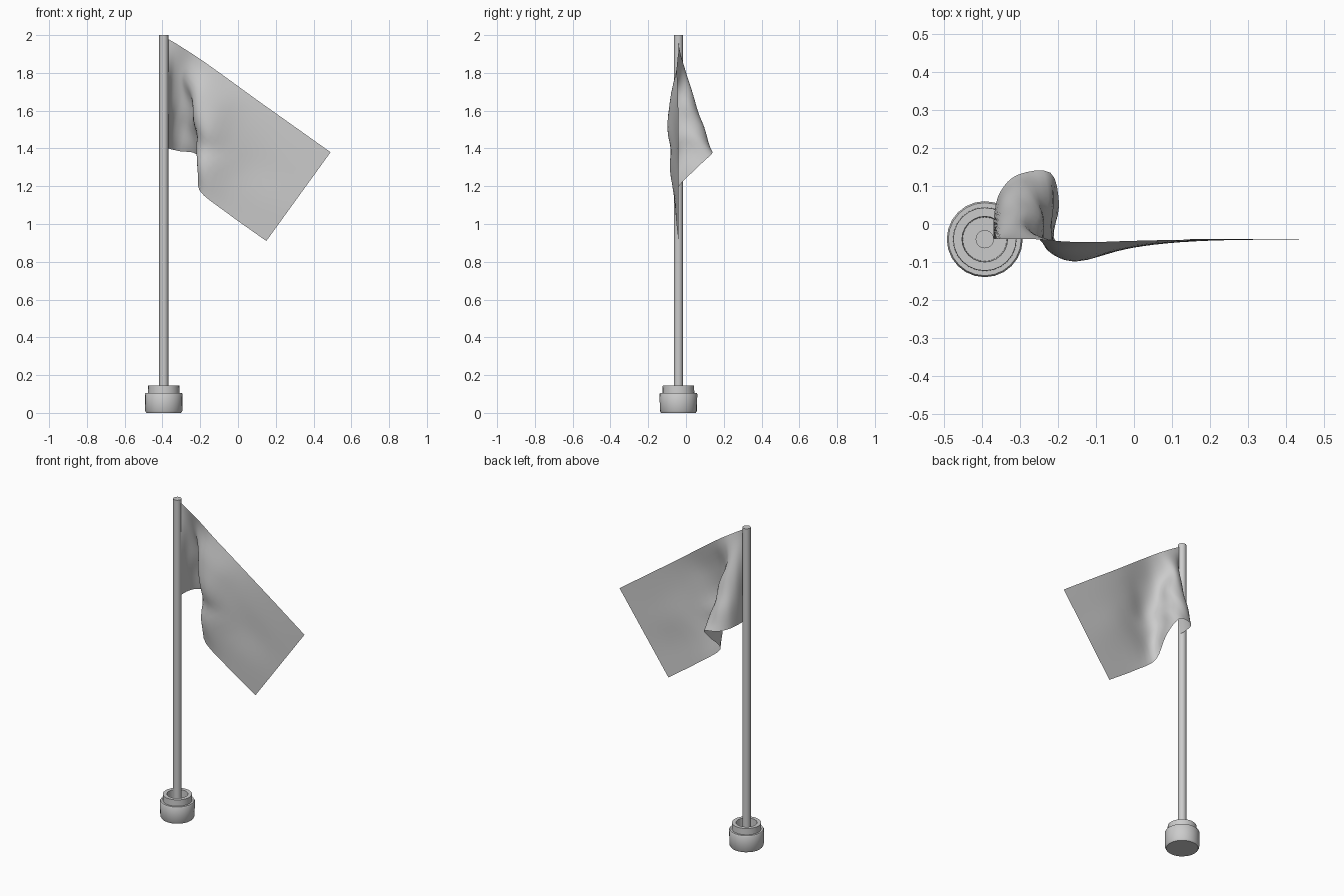
import bpy, bmesh, math

if "Cube" in bpy.data.objects:
    bpy.data.objects.remove(bpy.data.objects["Cube"])

PX, PY = -0.393, -0.04  # pole axis


def finish(name, verts, faces, angle):
    me = bpy.data.meshes.new(name)
    me.from_pydata(verts, [], faces)
    bm = bmesh.new()
    bm.from_mesh(me)
    bmesh.ops.remove_doubles(bm, verts=bm.verts, dist=1e-5)
    bmesh.ops.recalc_face_normals(bm, faces=bm.faces)
    bm.to_mesh(me)
    bm.free()
    ob = bpy.data.objects.new(name, me)
    bpy.context.collection.objects.link(ob)
    bpy.ops.object.select_all(action='DESELECT')
    bpy.context.view_layer.objects.active = ob
    ob.select_set(True)
    bpy.ops.object.shade_smooth_by_angle(angle=math.radians(angle))
    return ob


def lathe(name, profile, n=24):
    """Closed turned solid around the pole axis; both ends capped."""
    verts = [(PX + r * math.cos(2 * math.pi * i / n), PY + r * math.sin(2 * math.pi * i / n), z)
             for r, z in profile for i in range(n)]
    faces = [(k * n + i, k * n + (i + 1) % n, (k + 1) * n + (i + 1) % n, (k + 1) * n + i)
             for k in range(len(profile) - 1) for i in range(n)]
    faces += [tuple(range(n))[::-1], tuple(range((len(profile) - 1) * n, len(profile) * n))]
    return finish(name, verts, faces, 35)


# Stepped base with a hollow collar
lathe("base", [(0.092, 0), (0.098, 0.01), (0.1, 0.1), (0.096, 0.106), (0.084, 0.106),
               (0.083, 0.145), (0.06, 0.145), (0.058, 0.09)])
# Pole standing in the collar
lathe("pole", [(0.024, 0.08), (0.024, 2.0)])

# Flag: inner control points of five rows, top edge to bottom edge
rows = [
    [(-.315, -.04, 1.947), (-.26, -.04, 1.912), (-.2, -.045, 1.873), (-.122, -.048, 1.818),
     (-.025, -.045, 1.748), (.1, -.042, 1.657), (.258, -.04, 1.545)],
    [(-.335, -.01, 1.82), (-.295, 0, 1.79), (-.26, -.03, 1.745), (-.205, -.075, 1.69),
     (-.115, -.085, 1.62), (.01, -.06, 1.54), (.17, -.045, 1.425)],
    [(-.35, .015, 1.68), (-.295, .045, 1.66), (-.24, .02, 1.62), (-.235, -.05, 1.56),
     (-.17, -.095, 1.48), (-.05, -.07, 1.4), (.1, -.045, 1.3)],
    [(-.362, .02, 1.54), (-.335, .075, 1.53), (-.275, .095, 1.51), (-.215, .055, 1.46),
     (-.22, -.025, 1.4), (-.18, -.085, 1.31), (-.03, -.06, 1.2)],
    [(-.368, .025, 1.4), (-.352, .085, 1.395), (-.305, .13, 1.385), (-.22, .135, 1.37),
     (-.197, .05, 1.29), (-.205, -.05, 1.18), (-.06, -.055, 1.06)],
]
for j, row in enumerate(rows):
    v = j / 4
    row.insert(0, (-.37, -.04, 1.98 - .58 * v))          # hoist edge
    row.append((.49 - .34 * v, -.04, 1.38 - .47 * v))    # free edge


def smooth_path(pts, steps):
    """Catmull-Rom curve through the points, ends extrapolated."""
    mirror = lambda a, b: tuple(2 * p - q for p, q in zip(a, b))
    p = [mirror(pts[0], pts[1])] + list(pts) + [mirror(pts[-1], pts[-2])]
    out = []
    for i in range(len(pts) - 1):
        for s in range(steps):
            t = s / steps
            out.append(tuple(0.5 * (2 * b + (c - a) * t + (2 * a - 5 * b + 4 * c - d) * t * t
                                    + (3 * b - a - 3 * c + d) * t ** 3)
                             for a, b, c, d in zip(*p[i:i + 4])))
    return out + [tuple(pts[-1])]


long_rows = [smooth_path(r, 4) for r in rows]
columns = [smooth_path(c, 5) for c in zip(*long_rows)]
m = len(columns[0])
flag_verts = [p for c in columns for p in c]
flag_faces = [(i * m + j, i * m + j + 1, (i + 1) * m + j + 1, (i + 1) * m + j)
              for i in range(len(columns) - 1) for j in range(m - 1)]
finish("flag", flag_verts, flag_faces, 80)
